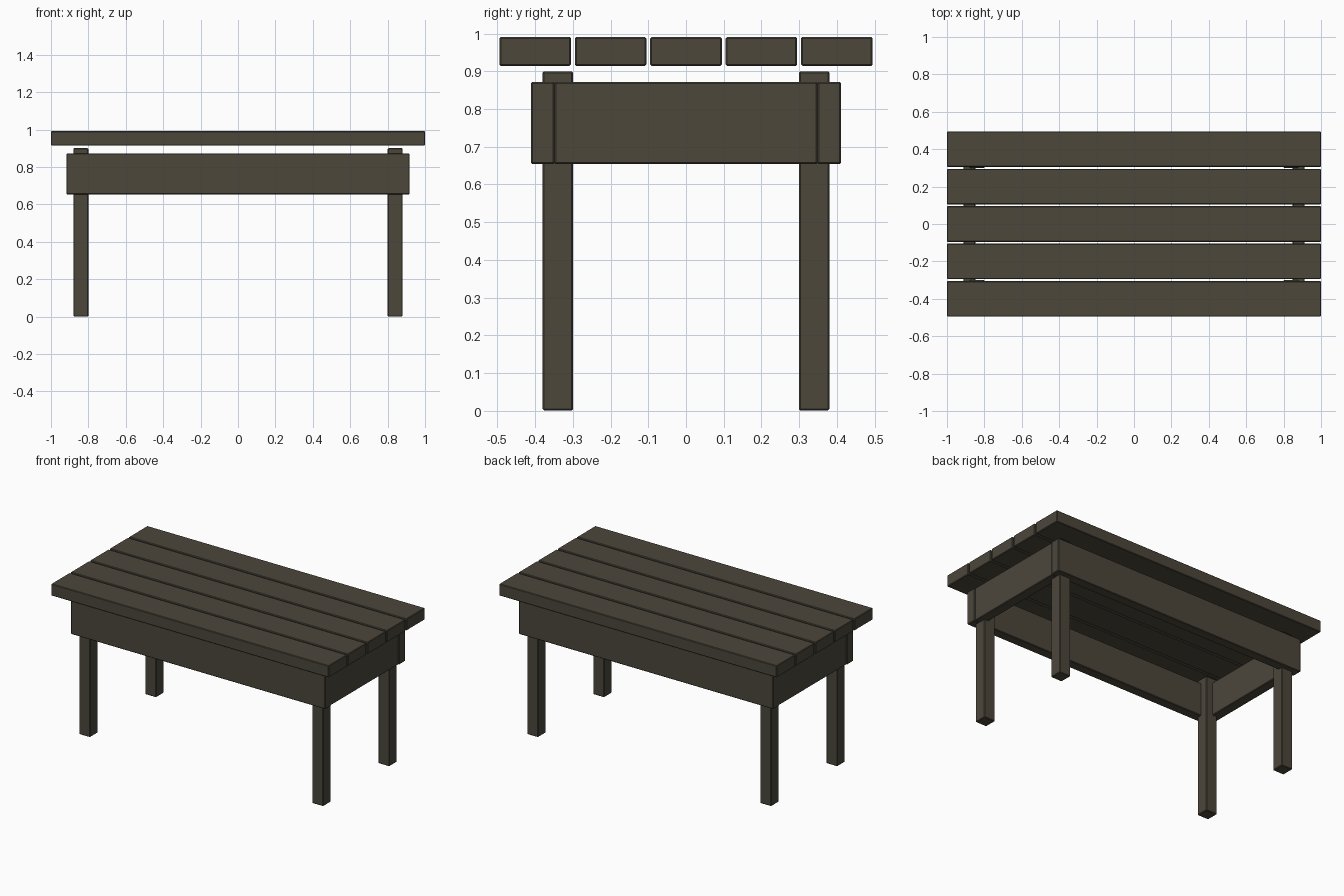
import bpy, bmesh

if "Cube" in bpy.data.objects:
    bpy.data.objects.remove(bpy.data.objects["Cube"])

wood = bpy.data.materials.new("dark weathered wood")
wood.diffuse_color = (0.072, 0.063, 0.044, 1)
wood.use_nodes = True
wood.node_tree.nodes["Principled BSDF"].inputs["Base Color"].default_value = wood.diffuse_color


def board(name, x, y, z):
    """Box between the given (min, max) ranges with slightly eased edges."""
    bm = bmesh.new()
    bmesh.ops.create_cube(bm, size=1)
    bmesh.ops.scale(bm, vec=(x[1] - x[0], y[1] - y[0], z[1] - z[0]), verts=bm.verts)
    mesh = bpy.data.meshes.new(name)
    bm.to_mesh(mesh)
    bm.free()
    mesh.materials.append(wood)
    obj = bpy.data.objects.new(name, mesh)
    obj.location = [(r[0] + r[1]) / 2 for r in (x, y, z)]
    bpy.context.collection.objects.link(obj)
    bevel = obj.modifiers.new("eased edges", 'BEVEL')
    bevel.width = 0.004
    bevel.segments = 1
    return obj


def span(centre, size):
    return (centre - size / 2, centre + size / 2)


# Table top: five planks with narrow gaps
for i in range(5):
    board(f"top_plank_{i + 1}", (-1, 1), span(-0.4 + 0.2 * i, 0.19), (0.914, 0.991))

# Four square legs
for sx, xn in ((-1, "left"), (1, "right")):
    for sy, yn in ((-1, "front"), (1, "back")):
        board(f"{yn}_{xn}_leg", span(sx * 0.84, 0.08), span(sy * 0.34, 0.08), (0, 0.9))

# Long aprons at front and back
for sy, yn in ((-1, "front"), (1, "back")):
    board(f"{yn}_apron", (-0.917, 0.917), span(sy * 0.38, 0.063), (0.654, 0.872))

# Short aprons at the ends, between the long ones
for sx, xn in ((-1, "left"), (1, "right")):
    board(f"{xn}_apron", span(sx * 0.88, 0.065), (-0.349, 0.349), (0.654, 0.872))
